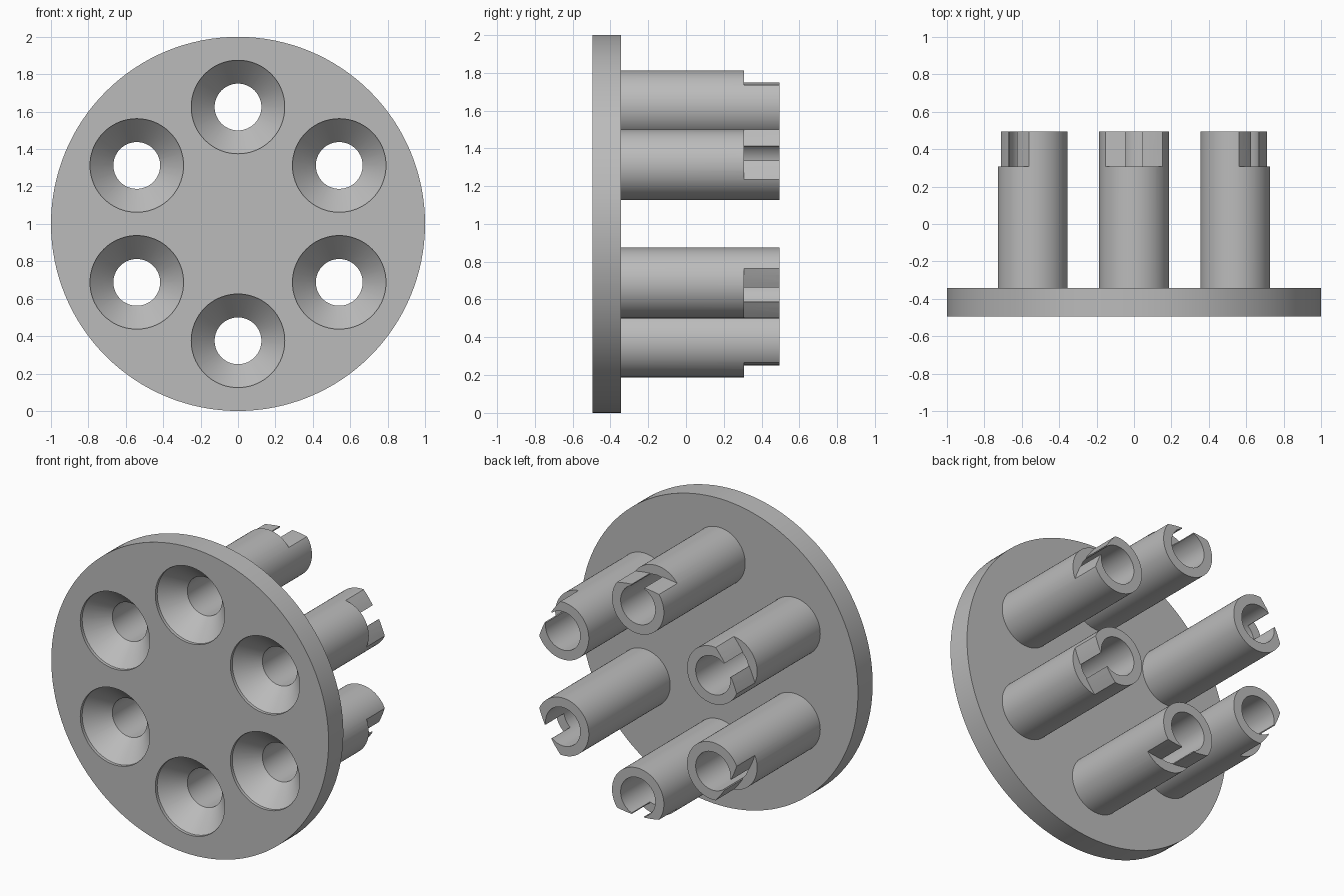
import bpy, bmesh, math
from mathutils import Vector

if "Cube" in bpy.data.objects:
    bpy.data.objects.remove(bpy.data.objects["Cube"])

FRONT, BACK, STEP, END = -0.495, -0.343, 0.307, 0.495
PITCH, BORE, POST, SINK, COUNT = 0.625, 0.125, 0.187, 0.25, 6
CENTRE = Vector((0, 0, 1))

grey = bpy.data.materials.new("mid grey")
grey.use_nodes = True
grey.diffuse_color = (0.5, 0.5, 0.5, 1)
grey.node_tree.nodes["Principled BSDF"].inputs["Base Color"].default_value = grey.diffuse_color


def add_object(name, bm):
    bmesh.ops.recalc_face_normals(bm, faces=bm.faces)
    mesh = bpy.data.meshes.new(name)
    bm.to_mesh(mesh)
    bm.free()
    mesh.materials.append(grey)
    obj = bpy.data.objects.new(name, mesh)
    bpy.context.collection.objects.link(obj)
    obj.location = CENTRE
    return obj


def lathe(name, profile, offset=0, segments=72):
    """Revolve a closed (radius, y) profile about the y axis, raised by offset."""
    bm = bmesh.new()
    rings = []
    for i in range(segments):
        a = math.tau * i / segments
        rings.append([bm.verts.new((r * math.sin(a), y, offset + r * math.cos(a)))
                      for r, y in profile])
    n = len(profile)
    for i, ring in enumerate(rings):
        nxt = rings[(i + 1) % segments]
        for j in range(n):
            k = (j + 1) % n
            if profile[j][0] or profile[k][0]:
                bm.faces.new((ring[j], ring[k], nxt[k], nxt[j]))
    bmesh.ops.remove_doubles(bm, verts=bm.verts, dist=1e-5)
    return add_object(name, bm)


def cut(obj, cutters):
    """Subtract the cutters and keep the resulting mesh."""
    for c in cutters:
        c.hide_render = True
        mod = obj.modifiers.new("cut", "BOOLEAN")
        mod.operation, mod.solver, mod.object = "DIFFERENCE", "EXACT", c
    bpy.context.view_layer.update()
    deps = bpy.context.evaluated_depsgraph_get()
    mesh = bpy.data.meshes.new_from_object(obj.evaluated_get(deps))
    obj.modifiers.clear()
    obj.data = mesh
    for c in cutters:
        bpy.data.objects.remove(c)


def turn(i):
    return math.tau * i / COUNT


# Round plate with six countersunk holes
plate = lathe("plate", [(0, FRONT), (1, FRONT), (1, BACK), (0, BACK)], segments=128)
sinks = []
for i in range(COUNT):
    s = lathe("sink_cutter", [(0, FRONT - 0.1), (SINK, FRONT - 0.1), (SINK, FRONT + 0.02),
                              (BORE, BACK), (BORE, BACK + 0.1), (0, BACK + 0.1)], PITCH)
    s.rotation_euler.y = turn(i)
    sinks.append(s)
cut(plate, sinks)

# Hollow post, slotted and stepped on its outward side at the free end
post = lathe("post_1", [(BORE, BACK), (POST, BACK), (POST, END), (BORE, END)], PITCH)
bm = bmesh.new()
bmesh.ops.create_cube(bm, size=1)
bmesh.ops.scale(bm, vec=(0.09, 0.4, 0.3), verts=bm.verts)
bmesh.ops.translate(bm, vec=(0, STEP + 0.2, PITCH + 0.15), verts=bm.verts)
slot = add_object("slot_cutter", bm)
step = lathe("step_cutter", [(0.75, STEP), (0.9, STEP), (0.9, END + 0.1), (0.75, END + 0.1)],
             segments=120)
cut(post, [slot, step])

# Smooth the round walls, keep the rims sharp
bpy.ops.object.select_all(action="DESELECT")
for obj in (plate, post):
    obj.select_set(True)
bpy.context.view_layer.objects.active = plate
bpy.ops.object.shade_smooth_by_angle(angle=math.radians(25))

# Remaining posts around the plate
for i in range(1, COUNT):
    other = bpy.data.objects.new(f"post_{i + 1}", post.data)
    bpy.context.collection.objects.link(other)
    other.location = CENTRE
    other.rotation_euler.y = turn(i)
